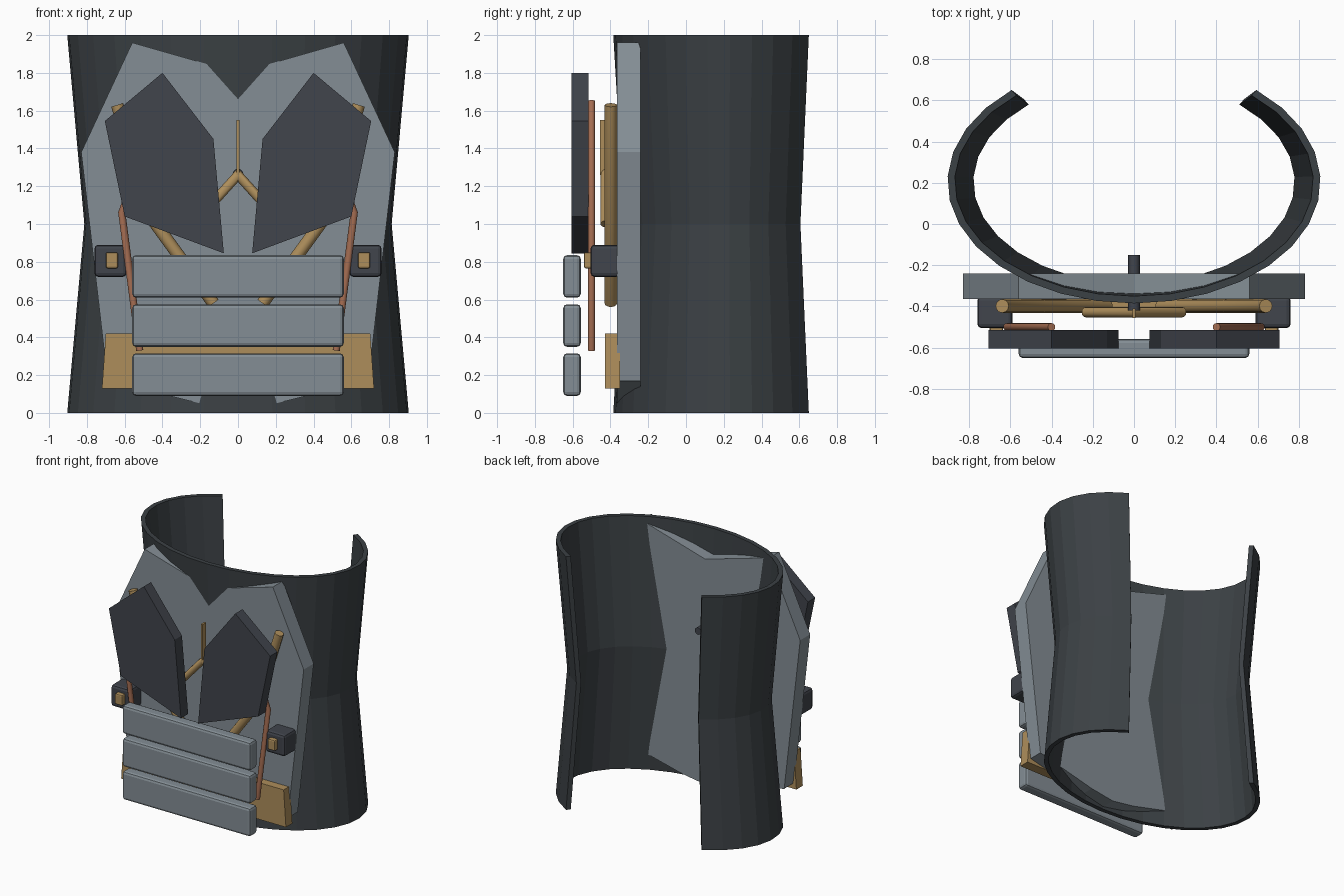
import bpy, bmesh, math
from mathutils import Vector

if "Cube" in bpy.data.objects:
    bpy.data.objects.remove(bpy.data.objects["Cube"])


def material(name, rgb):
    m = bpy.data.materials.new(name)
    m.diffuse_color = (*rgb, 1)
    m.use_nodes = True
    m.node_tree.nodes["Principled BSDF"].inputs["Base Color"].default_value = m.diffuse_color
    return m


SHELL = material("charcoal", (0.044, 0.052, 0.058))
DARK = material("dark slate", (0.052, 0.058, 0.072))
STEEL = material("steel grey", (0.23, 0.27, 0.30))
BRASS = material("brass", (0.42, 0.27, 0.105))
COPPER = material("copper", (0.38, 0.155, 0.085))


def finish(bm, name, mat, bevel=0, smooth=False):
    bmesh.ops.recalc_face_normals(bm, faces=bm.faces)
    me = bpy.data.meshes.new(name)
    bm.to_mesh(me)
    bm.free()
    ob = bpy.data.objects.new(name, me)
    bpy.context.collection.objects.link(ob)
    me.materials.append(mat)
    if bevel:
        b = ob.modifiers.new("bevel", 'BEVEL')
        b.width, b.segments = bevel, 2
    if smooth:
        bpy.ops.object.select_all(action='DESELECT')
        ob.select_set(True)
        bpy.context.view_layer.objects.active = ob
        bpy.ops.object.shade_smooth_by_angle(angle=math.radians(40))
    return ob


def plate(name, outline, y0, y1, mat, bevel=0):
    """Outline in x, z extruded along y."""
    bm = bmesh.new()
    f = bm.faces.new([bm.verts.new((x, y0, z)) for x, z in outline])
    r = bmesh.ops.extrude_face_region(bm, geom=[f])
    vs = [v for v in r["geom"] if isinstance(v, bmesh.types.BMVert)]
    bmesh.ops.translate(bm, verts=vs, vec=(0, y1 - y0, 0))
    return finish(bm, name, mat, bevel)


def box(name, x0, x1, y0, y1, z0, z1, mat, bevel=0):
    return plate(name, [(x0, z0), (x1, z0), (x1, z1), (x0, z1)], y0, y1, mat, bevel)


def tube(name, pts, radius, mat, sides=12):
    """Round rod through points, mitred at the bends."""
    pts = [Vector(p) for p in pts]
    bm = bmesh.new()
    rings = []
    for i, p in enumerate(pts):
        a = (p - pts[i - 1]).normalized() if i else None
        b = (pts[i + 1] - p).normalized() if i < len(pts) - 1 else None
        d = ((a or b) + (b or a)).normalized()
        stretch = 1 / max(0.4, d.dot(a or b))
        u = Vector((0, 1, 0)) if abs(d.y) < 0.9 else Vector((1, 0, 0))
        w = d.cross(u).normalized() * stretch
        rings.append([bm.verts.new(p + radius * (math.cos(t) * u + math.sin(t) * w))
                      for t in (2 * math.pi * k / sides for k in range(sides))])
    for r, s in zip(rings, rings[1:]):
        for k in range(sides):
            j = (k + 1) % sides
            bm.faces.new((r[k], r[j], s[j], s[k]))
    bm.faces.new(rings[0])
    bm.faces.new(rings[-1])
    return finish(bm, name, mat, smooth=True)


# Open-backed torso shell, pinched at the waist
SEG, THICK = 24, 0.035
start, sweep = math.radians(131), math.radians(278)
bm = bmesh.new()
rows = []
for z, s in ((0, 1), (1, 0.9), (2, 1)):
    row = []
    for i in range(SEG + 1):
        t = start + sweep * i / SEG
        row.append([bm.verts.new(((0.905 * s - d) * math.cos(t),
                                  0.205 + (0.59 * s - d) * math.sin(t), z))
                    for d in (0, THICK)])
    rows.append(row)
for lo, hi in zip(rows, rows[1:]):
    for i in range(SEG):
        for k in (0, 1):
            bm.faces.new((lo[i][k], lo[i + 1][k], hi[i + 1][k], hi[i][k]))
    for i in (0, SEG):
        bm.faces.new((lo[i][0], lo[i][1], hi[i][1], hi[i][0]))
for row in (rows[0], rows[-1]):
    for i in range(SEG):
        bm.faces.new((row[i][0], row[i + 1][0], row[i + 1][1], row[i][1]))
finish(bm, "torso_shell", SHELL)

# Broad front plate
half = [(0.56, 1.96), (0.83, 1.38), (0.69, 0.17), (0.2, 0.05)]
outline = [(0, 1.80)] + half + [(0, 0.02)] + [(-x, z) for x, z in reversed(half)]
plate("front_plate", outline, -0.365, -0.24, STEEL)

# Belly slats
for i in range(3):
    z = 0.09 + 0.26 * i
    box(f"belly_slat_{i + 1}", -0.56, 0.56, -0.65, -0.557, z, z + 0.225, STEEL, 0.02)

# Waist belt behind the slats
plate("waist_belt", [(-0.72, 0.13), (0.72, 0.13), (0.70, 0.42), (-0.70, 0.42)],
      -0.43, -0.35, BRASS)

# Mirrored parts
chest = [(0.40, 1.80), (0.705, 1.545), (0.60, 1.04), (0.075, 0.845), (0.13, 1.45)]
for sx, side in ((-1, "left"), (1, "right")):
    plate(f"chest_plate_{side}", [(sx * x, z) for x, z in chest], -0.605, -0.515, DARK)
    box(f"side_bracket_{side}", sx * 0.59, sx * 0.76, -0.505, -0.35, 0.72, 0.89, DARK, 0.02)
    box(f"bracket_stud_{side}", sx * 0.635, sx * 0.70, -0.54, -0.49, 0.765, 0.85, BRASS, 0.01)
    tube(f"copper_rod_{side}",
         [(sx * x, -0.5, z) for x, z in ((0.52, 0.33), (0.615, 1.06), (0.40, 1.65))],
         0.019, COPPER)
    tube(f"brass_pipe_{side}",
         [(sx * x, -0.398, z) for x, z in ((0.13, 0.58), (0.45, 1.02), (0.64, 1.63))],
         0.033, BRASS)

# Central forked pipe, its thin stem, and the pin through the plate
tube("forked_pipe", [(-0.235, -0.428, 1.0), (0, -0.428, 1.26), (0.235, -0.428, 1.0)],
     0.025, BRASS)
box("pipe_stem", -0.007, 0.007, -0.455, -0.41, 1.26, 1.55, BRASS)
tube("centre_pin", [(0, -0.42, 1.265), (0, -0.15, 1.265)], 0.028, DARK)
